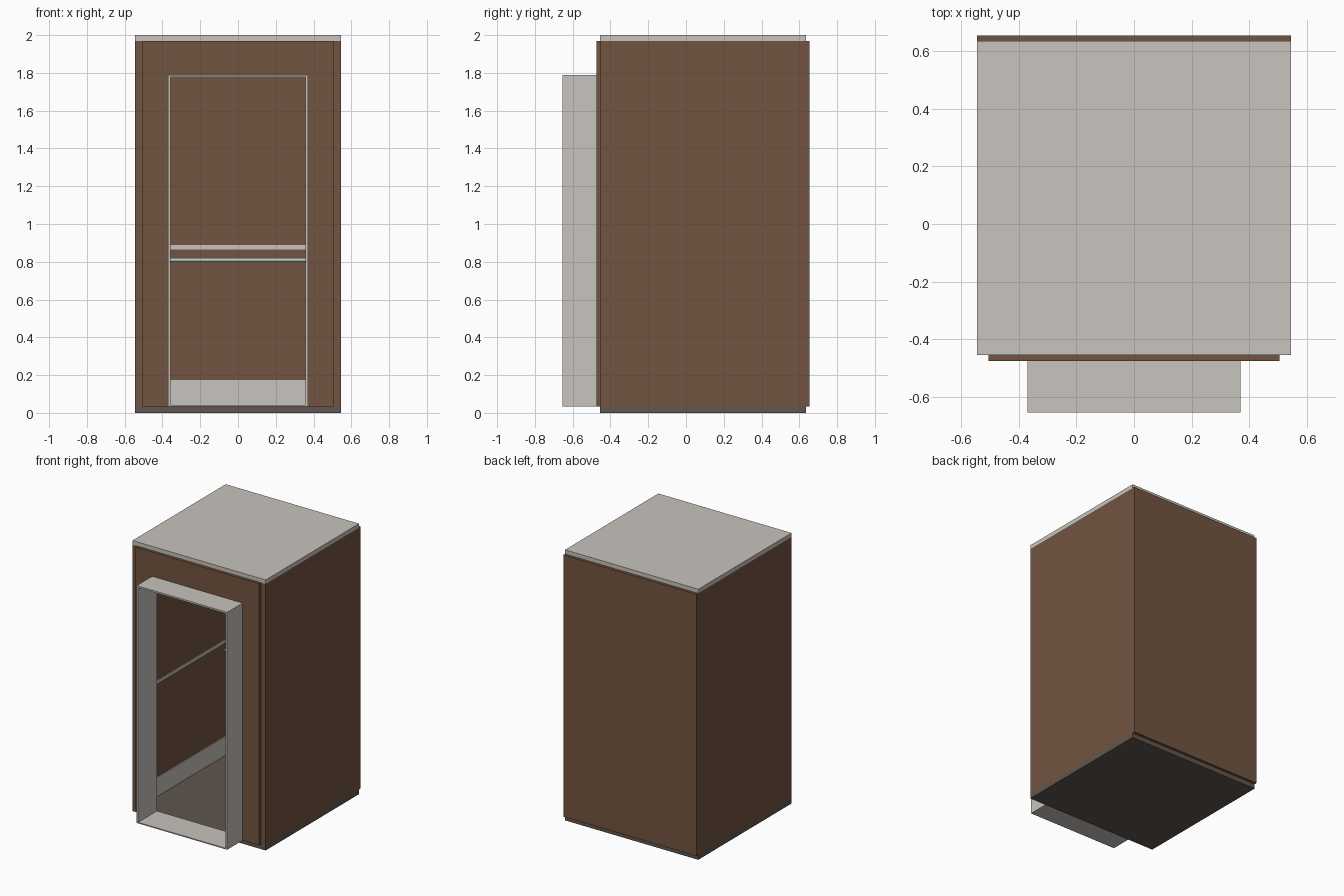
import bpy
import bmesh
import math

if "Cube" in bpy.data.objects:
    bpy.data.objects.remove(bpy.data.objects["Cube"], do_unlink=True)


def material(name, rgb):
    m = bpy.data.materials.new(name)
    m.use_nodes = True
    m.diffuse_color = (*rgb, 1)
    m.node_tree.nodes["Principled BSDF"].inputs["Base Color"].default_value = (*rgb, 1)
    return m


wood = material("brown panel", (0.17, 0.09, 0.052))
stone = material("dark floor", (0.115, 0.092, 0.075))
grey = material("warm light grey", (0.58, 0.55, 0.51))
steel = material("brushed steel", (0.54, 0.58, 0.59))


def finish(name, bm, mat):
    bmesh.ops.recalc_face_normals(bm, faces=bm.faces)
    mesh = bpy.data.meshes.new(name)
    bm.to_mesh(mesh)
    bm.free()
    mesh.materials.append(mat)
    obj = bpy.data.objects.new(name, mesh)
    bpy.context.scene.collection.objects.link(obj)
    return obj


def box(name, mat, x, y, z):
    """Box spanning the (low, high) ranges on each axis."""
    bm = bmesh.new()
    bmesh.ops.create_cube(bm, size=1)
    for v in bm.verts:
        v.co = [r[0] if c < 0 else r[1] for c, r in zip(v.co, (x, y, z))]
    return finish(name, bm, mat)


def pair(name, mat, x, y, z):
    """The same box on the left (+x) and the right (-x)."""
    box("left_" + name, mat, x, y, z)
    box("right_" + name, mat, (-x[1], -x[0]), y, z)


# Main dimensions of the cabin
HALF, WALL = 0.545, 0.04
INNER = HALF - WALL
FRONT, BACK = -0.455, 0.635
BASE, ROOF = 0.035, 1.97
DOOR, DOOR_TOP, TRIM = 0.37, 1.79, 0.012
FRONT_IN = FRONT + WALL / 2
BACK_IN = BACK - WALL / 2

# Slabs and walls
box("floor", stone, (-HALF, HALF), (FRONT, BACK), (0, BASE))
box("ceiling", grey, (-HALF, HALF), (FRONT, BACK), (ROOF, 2))
pair("side_wall", wood, (INNER, HALF), (FRONT, BACK_IN), (BASE, ROOF))
box("back_wall", wood, (-HALF, HALF), (BACK_IN, BACK_IN + WALL), (BASE, ROOF))

# Front wall: an upside-down U profile around the doorway
bm = bmesh.new()
half_profile = [(INNER, ROOF), (INNER, BASE), (DOOR, BASE), (DOOR, DOOR_TOP)]
outline = half_profile + [(-x, z) for x, z in reversed(half_profile)]
face = bm.faces.new([bm.verts.new((x, FRONT_IN - WALL, z)) for x, z in outline])
ext = bmesh.ops.extrude_face_region(bm, geom=[face])["geom"]
bmesh.ops.translate(bm, vec=(0, WALL, 0),
                    verts=[v for v in ext if isinstance(v, bmesh.types.BMVert)])
finish("front_wall", bm, wood)

# Deep door surround projecting from the front
depth = (-0.655, FRONT_IN)
pair("door_jamb", grey, (DOOR - TRIM, DOOR), depth, (BASE, DOOR_TOP - TRIM))
box("door_lintel", grey, (-DOOR, DOOR), depth, (DOOR_TOP - TRIM, DOOR_TOP))
box("door_sill", grey, (TRIM - DOOR, DOOR - TRIM), depth, (BASE, BASE + 0.008))

# Skirting and trim strips inside the cabin
for name, z in (("skirting", (BASE, 0.175)), ("trim_strip", (0.865, 0.89))):
    pair("side_" + name, grey, (INNER - 0.006, INNER), (FRONT_IN, BACK_IN), z)
    box("back_" + name, grey, (0.006 - INNER, INNER - 0.006), (BACK_IN - 0.006, BACK_IN), z)

# Round handrail along the back wall
bpy.ops.mesh.primitive_cylinder_add(vertices=24, radius=0.011, depth=2 * INNER,
                                    location=(0, BACK_IN - 0.04, 0.81),
                                    rotation=(0, math.pi / 2, 0))
rail = bpy.context.object
rail.name = "handrail"
rail.data.materials.append(steel)
bpy.ops.object.shade_smooth_by_angle()
